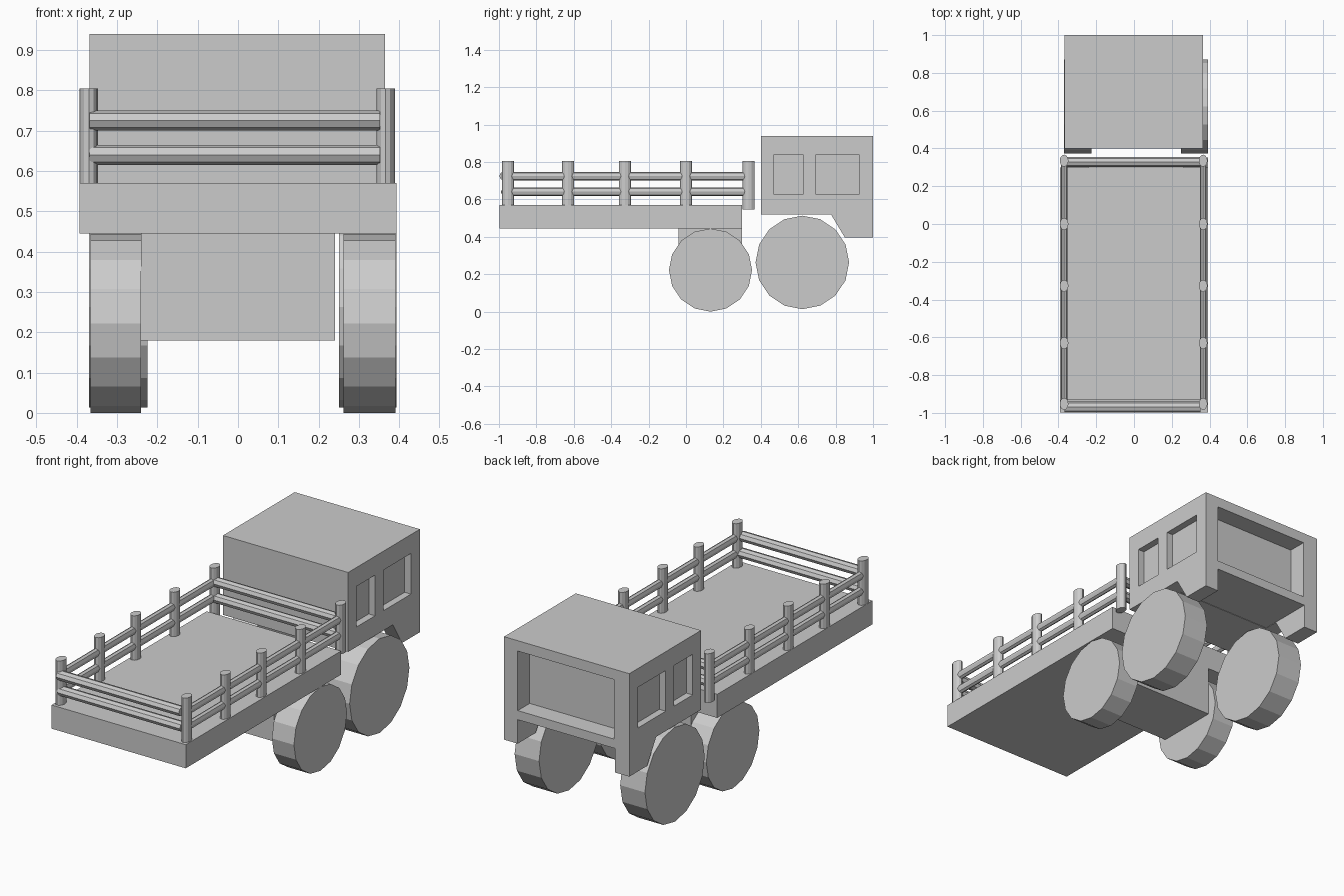
import bpy, bmesh, math
from mathutils import Vector, Matrix

if "Cube" in bpy.data.objects:
    bpy.data.objects.remove(bpy.data.objects["Cube"])


def finish(bm, name):
    bmesh.ops.recalc_face_normals(bm, faces=bm.faces)
    me = bpy.data.meshes.new(name)
    bm.to_mesh(me)
    bm.free()
    ob = bpy.data.objects.new(name, me)
    bpy.context.scene.collection.objects.link(ob)
    return ob


def box(name, x, y, z):
    bm = bmesh.new()
    bmesh.ops.create_cube(bm, size=1)
    for v in bm.verts:
        v.co = [(r[0] + r[1]) / 2 + c * (r[1] - r[0]) for c, r in zip(v.co, (x, y, z))]
    return finish(bm, name)


def rod(name, axis, lo, hi, centre, radii, sides):
    """Elliptical prism along an axis; centre and radii use the other two axes in order."""
    bm = bmesh.new()
    bmesh.ops.create_cone(bm, cap_ends=True, segments=sides, radius1=1, radius2=1, depth=1)
    others = [i for i in range(3) if i != axis]
    for v in bm.verts:
        p = Vector()
        p[axis] = (lo + hi) / 2 + v.co.z * (hi - lo)
        p[others[0]] = centre[0] + v.co.x * radii[0]
        p[others[1]] = centre[1] + v.co.y * radii[1]
        v.co = p
    return finish(bm, name)


# Cargo bed and the block beneath it
box("cargo_bed", (-0.393, 0.393), (-0.998, 0.30), (0.445, 0.57))
box("chassis_block", (-0.24, 0.24), (-0.04, 0.30), (0.18, 0.447))

# Cab: side profile extruded across the width
profile = [(0.40, 0.52), (0.775, 0.52), (0.85, 0.395), (1.0, 0.395), (1.0, 0.94), (0.40, 0.94)]
bm = bmesh.new()
face = bm.faces.new([bm.verts.new((-0.368, y, z)) for y, z in profile])
ext = bmesh.ops.extrude_face_region(bm, geom=[face])
bmesh.ops.translate(bm, vec=(0.733, 0, 0),
                    verts=[g for g in ext["geom"] if isinstance(g, bmesh.types.BMVert)])
cab = finish(bm, "cab")

# Cutters: space between the fenders, windscreen recess, side window recesses
cutters = [box("fender_gap_cutter", (-0.285, 0.285), (0.70, 1.1), (0.3, 0.522)),
           box("windscreen_cutter", (-0.28, 0.285), (0.90, 1.1), (0.57, 0.885))]
for y in ((0.47, 0.625), (0.695, 0.925)):
    for x in ((0.328, 0.5), (-0.5, -0.331)):
        # keep the front side windows clear of the windscreen recess
        cutters.append(box("side_window_cutter", x, y, (0.625, 0.84)))
for c in cutters:
    m = cab.modifiers.new("cut", 'BOOLEAN')
    m.operation = 'DIFFERENCE'
    m.solver = 'EXACT'
    m.object = c
bpy.context.view_layer.update()
mesh = bpy.data.meshes.new_from_object(cab.evaluated_get(bpy.context.evaluated_depsgraph_get()))
cab.modifiers.clear()
cab.data = mesh
for c in cutters:
    bpy.data.objects.remove(c)

# Wheels: sixteen-sided discs
for side, front_x, rear_x in (("left", (-0.37, -0.225), (-0.366, -0.24)),
                              ("right", (0.25, 0.393), (0.262, 0.391))):
    rod("cab_wheel_" + side, 0, *front_x, (0.622, 0.263), (0.25, 0.25), 16)
    rod("bed_wheel_" + side, 0, *rear_x, (0.131, 0.222), (0.222, 0.222), 16)

# Fence posts and side rails
for side, x in (("left", -0.37), ("right", 0.366)):
    for y in (-0.952, -0.63, -0.327, 0.0, 0.335):
        rod("fence_post_" + side, 2, 0.545 if y > 0.3 else 0.56, 0.805, (x, y), (0.023, 0.032), 12)
    for z in (0.724, 0.641):
        rod("side_rail_" + side, 1, -0.952, 0.335, (x, z), (0.017, 0.023), 8)

# Rails across both ends of the bed
for z, y in ((0.725, -0.969), (0.64, -0.96)):
    rod("end_rail", 0, -0.368, 0.352, (y, z), (0.03, 0.025), 8)
    rod("cab_end_rail", 0, -0.368, 0.352, (0.328, z), (0.027, 0.025), 8)
